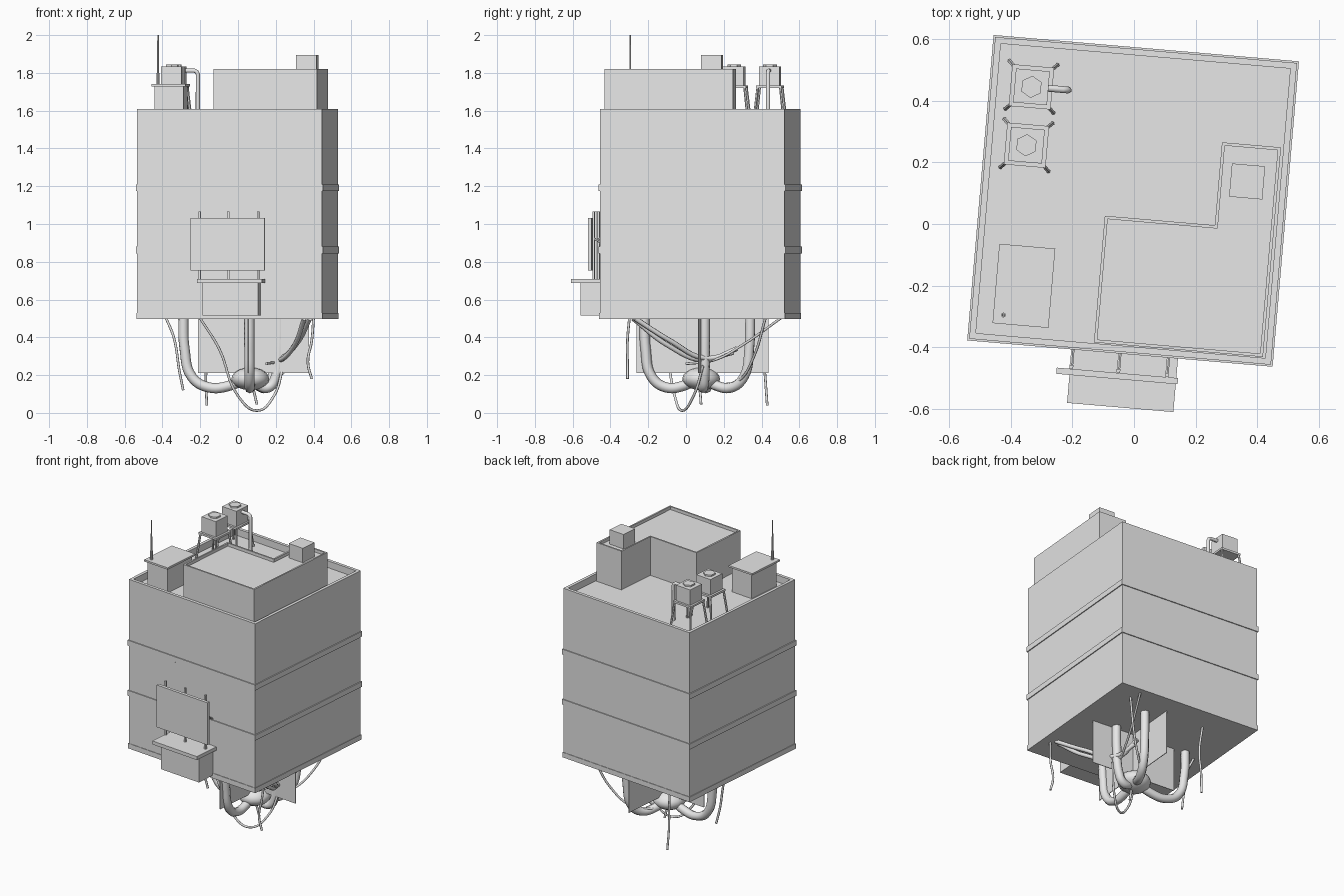
import bpy, bmesh, math
from mathutils import Matrix, Vector

if "Cube" in bpy.data.objects:
    bpy.data.objects.remove(bpy.data.objects["Cube"])

# The block is turned slightly about z; block parts use this local frame
TURN = Matrix.Translation((-0.003, 0.075, 0)) @ Matrix.Rotation(math.radians(-4.93), 4, 'Z')

grey = bpy.data.materials.new("concrete grey")
grey.diffuse_color = (0.8, 0.8, 0.8, 1)
grey.use_nodes = True
grey.node_tree.nodes["Principled BSDF"].inputs["Base Color"].default_value = grey.diffuse_color


def add(name, data, matrix=TURN):
    ob = bpy.data.objects.new(name, data)
    bpy.context.collection.objects.link(ob)
    data.materials.append(grey)
    ob.matrix_world = matrix
    return ob


def prism(name, outline, z0, z1, rim=0, depth=0):
    """Extruded outline; rim and depth sink the top to leave a parapet."""
    bm = bmesh.new()
    base = bm.faces.new([bm.verts.new((x, y, z0)) for x, y in outline])
    bm.normal_update()
    if base.normal.z < 0:
        base.normal_flip()
    ext = bmesh.ops.extrude_face_region(bm, geom=[base], use_keep_orig=True)
    top = [g for g in ext["geom"] if isinstance(g, bmesh.types.BMFace)][0]
    for v in top.verts:
        v.co.z = z1
    bmesh.ops.recalc_face_normals(bm, faces=bm.faces)
    if rim:
        bmesh.ops.inset_region(bm, faces=[top], thickness=rim, use_even_offset=True)
        ext = bmesh.ops.extrude_face_region(bm, geom=[top])
        for v in [g for g in ext["geom"] if isinstance(g, bmesh.types.BMVert)]:
            v.co.z -= depth
        if top.is_valid:
            bm.faces.remove(top)
    bmesh.ops.recalc_face_normals(bm, faces=bm.faces)
    me = bpy.data.meshes.new(name)
    bm.to_mesh(me)
    bm.free()
    return add(name, me)


def box(name, x0, x1, y0, y1, z0, z1, **kw):
    return prism(name, [(x0, y0), (x1, y0), (x1, y1), (x0, y1)], z0, z1, **kw)


def block(name, x, y, half, z0, z1, **kw):
    return box(name, x - half, x + half, y - half, y + half, z0, z1, **kw)


def rod(name, a, b, r1, r2, sides=8):
    a, b = Vector(a), Vector(b)
    bm = bmesh.new()
    bmesh.ops.create_cone(bm, cap_ends=True, segments=sides, radius1=r1, radius2=r2,
                          depth=(b - a).length)
    turn = (b - a).to_track_quat('Z', 'Y').to_matrix().to_4x4()
    bm.transform(Matrix.Translation((a + b) / 2) @ turn)
    me = bpy.data.meshes.new(name)
    bm.to_mesh(me)
    bm.free()
    return add(name, me)


def tube(name, points, radius, matrix=Matrix(), res=6, smooth=True):
    cu = bpy.data.curves.new(name, 'CURVE')
    cu.dimensions = '3D'
    cu.bevel_depth = radius
    cu.bevel_resolution = 2
    cu.resolution_u = res
    cu.use_fill_caps = True
    sp = cu.splines.new('BEZIER' if smooth else 'POLY')
    pts = sp.bezier_points if smooth else sp.points
    pts.add(len(points) - 1)
    for p, co in zip(pts, points):
        if smooth:
            p.co = co
            p.handle_left_type = p.handle_right_type = 'AUTO'
        else:
            p.co = (*co, 1)
    return add(name, cu, matrix)


# Main block with sunken roof and ledge bands
block("building_walls", 0, 0, 0.491, 0.5, 1.61, rim=0.02, depth=0.045)
block("ledge_bottom", 0, 0, 0.494, 0.497, 0.53)
for i, z in enumerate((0.845, 1.175)):
    block(f"ledge_{i}", 0, 0, 0.497, z, z + 0.035)

# L-shaped penthouse with parapet and a small vent box
prism("penthouse", [(-0.087, -0.468), (0.463, -0.468), (0.463, 0.214), (0.271, 0.214),
                    (0.271, -0.056), (-0.087, -0.056)], 1.56, 1.82, rim=0.01, depth=0.02)
block("vent_box", 0.363, 0.0945, 0.054, 1.79, 1.895)

# Roof shed with overhanging slab and antenna
box("shed", -0.405, -0.25, -0.42, -0.19, 1.56, 1.73)
box("shed_roof", -0.42, -0.238, -0.434, -0.176, 1.728, 1.74)
rod("antenna_base", (-0.387, -0.405, 1.74), (-0.387, -0.405, 1.8), 0.008, 0.008)
rod("antenna", (-0.387, -0.405, 1.8), (-0.387, -0.405, 2.0), 0.005, 0.004)

# Water tanks on splayed legs
for i, (x, y) in enumerate(((-0.36, 0.34), (-0.36, 0.15))):
    block(f"tank_{i}", x, y, 0.055, 1.73, 1.835)
    block(f"tank_platform_{i}", x, y, 0.068, 1.72, 1.733)
    rod(f"tank_lid_{i}", (x, y, 1.83), (x, y, 1.845), 0.036, 0.036, 6)
    for sx in (-1, 1):
        for sy in (-1, 1):
            rod(f"tank_leg_{i}", (x + sx * 0.078, y + sy * 0.078, 1.56),
                (x + sx * 0.06, y + sy * 0.06, 1.725), 0.007, 0.007, 6)
tube("tank_pipe", [(-0.31, 0.34, 1.812), (-0.258, 0.34, 1.812), (-0.246, 0.34, 1.806),
                   (-0.24, 0.34, 1.794), (-0.24, 0.34, 1.56)], 0.011, TURN, smooth=False)

# Wall balcony and sign board
box("balcony_box", -0.132, 0.164, -0.623, -0.488, 0.515, 0.692)
box("balcony_slab", -0.157, 0.189, -0.671, -0.488, 0.687, 0.71)
box("sign_board", -0.2, 0.195, -0.58, -0.56, 0.755, 1.033)
for x in (-0.153, 0.0, 0.158):
    block("sign_post", x, -0.553, 0.006, 0.71, 1.065)
    rod("sign_strut", (x, -0.553, 0.925), (x, -0.488, 0.885), 0.006, 0.006, 6)

# Crossed plates under the block
box("plate_across", -0.212, 0.378, 0.02, 0.024, 0.21, 0.5)
box("plate_along", 0.081, 0.085, -0.33, 0.37, 0.21, 0.5)

# Hanging bulb with thick bent pipes
bm = bmesh.new()
bmesh.ops.create_uvsphere(bm, u_segments=16, v_segments=10, radius=1)
bm.transform(Matrix.Translation((0.065, 0.08, 0.18)) @ Matrix.Diagonal((0.1, 0.1, 0.06, 1)))
for f in bm.faces:
    f.smooth = True
me = bpy.data.meshes.new("bulb")
bm.to_mesh(me)
bm.free()
add("bulb", me, Matrix())
C = Vector((0.065, 0.08))
for i, (x, y) in enumerate(((-0.29, 0.13), (0.2, 0.34), (0.06, -0.22), (0.22, 0.1))):
    d = C - Vector((x, y))
    path = [(0, 0.51), (0.02, 0.34), (0.13, 0.19), (0.38, 0.135), (0.7, 0.145), (0.92, 0.18)]
    tube(f"bent_pipe_{i}", [(x + d.x * t, y + d.y * t, z) for t, z in path], 0.027)

# Slim cables: low loops, sagging runs and loose ends
cables = [
    [(-0.2, -0.13, 0.5), (-0.1, -0.1, 0.34), (0.0, -0.06, 0.09), (0.1, -0.02, 0.012),
     (0.19, 0.04, 0.09), (0.24, 0.09, 0.25)],
    [(0.38, 0.42, 0.5), (0.3, 0.36, 0.3), (0.19, 0.28, 0.17), (0.1, 0.2, 0.15)],
    [(0.35, -0.28, 0.5), (0.3, -0.1, 0.36), (0.22, 0.1, 0.28), (0.2, 0.27, 0.34)],
    [(0.38, -0.27, 0.5), (0.32, -0.08, 0.38), (0.23, 0.1, 0.29), (0.2, 0.25, 0.32)],
    [(0.37, 0.5, 0.5), (0.28, 0.3, 0.36), (0.22, 0.15, 0.28), (0.15, 0.0, 0.26)],
    [(-0.38, 0.1, 0.5), (-0.34, 0.09, 0.4), (-0.31, 0.09, 0.22), (-0.29, 0.1, 0.12)],
    [(-0.18, 0.42, 0.5), (-0.165, 0.41, 0.33), (-0.17, 0.42, 0.18), (-0.165, 0.43, 0.04)],
    [(0.4, -0.3, 0.5), (0.39, -0.31, 0.38), (0.37, -0.31, 0.27), (0.39, -0.31, 0.18)],
    [(0.06, 0.04, 0.2), (0.08, 0.07, 0.13), (0.1, 0.08, 0.045)],
]
for i, pts in enumerate(cables):
    tube(f"cable_{i}", pts, 0.013 if i in (2, 3) else 0.007)
